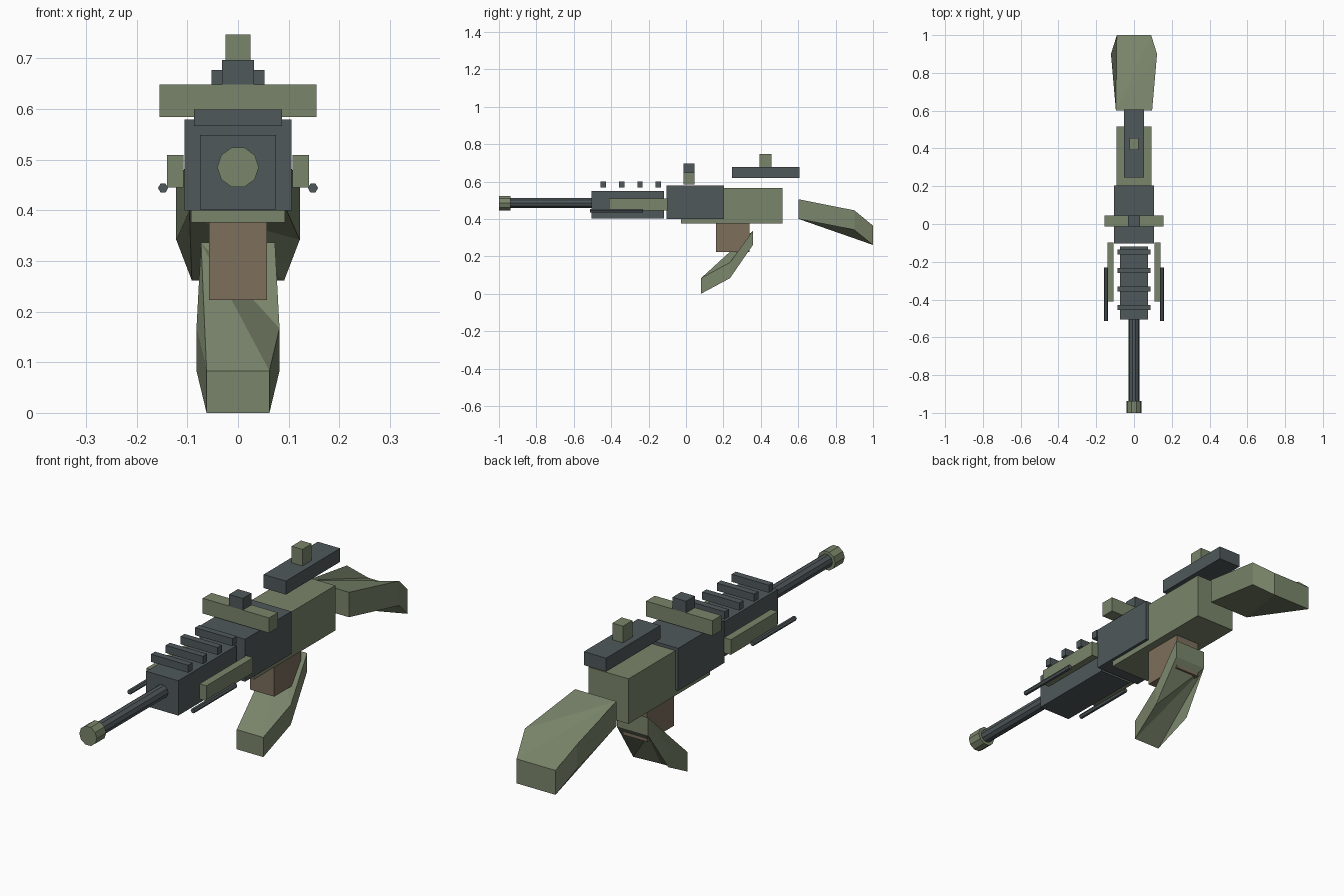
import bpy, math

default = bpy.data.objects.get("Cube")
if default:
    bpy.data.objects.remove(default, do_unlink=True)


def material(name, rgb):
    m = bpy.data.materials.new(name)
    m.use_nodes = True
    m.diffuse_color = (*rgb, 1)
    m.node_tree.nodes["Principled BSDF"].inputs["Base Color"].default_value = (*rgb, 1)
    return m


GREEN = material("olive green", (0.195, 0.235, 0.147))
DARK = material("dark gunmetal", (0.08, 0.098, 0.104))
BROWN = material("brown", (0.205, 0.156, 0.107))


def add_mesh(name, verts, faces, mat):
    mesh = bpy.data.meshes.new(name)
    mesh.from_pydata(verts, [], faces)
    mesh.materials.append(mat)
    ob = bpy.data.objects.new(name, mesh)
    bpy.context.collection.objects.link(ob)
    return ob


def box(name, xs, ys, zs, mat):
    verts = [(x, y, z) for x in xs for y in ys for z in zs]
    faces = [(0, 1, 3, 2), (4, 6, 7, 5), (0, 4, 5, 1),
             (2, 3, 7, 6), (0, 2, 6, 4), (1, 5, 7, 3)]
    return add_mesh(name, verts, faces, mat)


def centred_box(name, half_width, ys, zs, mat):
    return box(name, (-half_width, half_width), ys, zs, mat)


def tube(name, x, z, radius, ys, sides, mat):
    # Prism along y with a corner pointing sideways
    verts = []
    for y in ys:
        for i in range(sides):
            a = math.tau * i / sides
            verts.append((x + radius * math.cos(a), y, z + radius * math.sin(a)))
    faces = [(i, (i + 1) % sides, sides + (i + 1) % sides, sides + i) for i in range(sides)]
    faces += [tuple(reversed(range(sides))), tuple(range(sides, 2 * sides))]
    return add_mesh(name, verts, faces, mat)


def bent_block(name, sections, mat):
    # Three sections (half width, y, low z, high z) from root to tip;
    # top and underside are fanned from the root's -x corner
    verts = [(s * w, y, z) for w, y, lo, hi in sections for z in (lo, hi) for s in (-1, 1)]
    faces = [(0, 1, 3, 2), (8, 10, 11, 9)]
    for k in (0, 4):
        for s in (0, 1):
            faces.append((k + s, k + s + 2, k + s + 6, k + s + 4))
    for t in (0, 2):
        outline = [t + i for i in (0, 1, 5, 9, 8, 4)]
        faces += [(outline[0], outline[i], outline[i + 1]) for i in range(1, 5)]
    ob = add_mesh(name, verts, faces, mat)
    # Make the normals consistent
    import bmesh
    bm = bmesh.new()
    bm.from_mesh(ob.data)
    bmesh.ops.recalc_face_normals(bm, faces=bm.faces)
    bm.to_mesh(ob.data)
    bm.free()
    return ob


# Barrel and muzzle
tube("muzzle", 0, 0.485, 0.041, (-1.0, -0.937), 10, GREEN)
tube("barrel", 0, 0.485, 0.028, (-0.94, -0.49), 10, DARK)

# Handguard with cross bars
centred_box("handguard", 0.075, (-0.505, -0.118), (0.402, 0.549), DARK)
for i in range(4):
    y = -0.442 + i * 0.098
    centred_box(f"rail_bar_{i + 1}", 0.087, (y - 0.014, y + 0.014), (0.567, 0.599), DARK)

# Side rails and thin rods
for side, label in ((1, "left"), (-1, "right")):
    xs = sorted((side * 0.108, side * 0.14))
    box(f"side_rail_{label}", xs, (-0.411, -0.099), (0.445, 0.509), GREEN)
    tube(f"side_rod_{label}", side * 0.148, 0.444, 0.01, (-0.513, -0.23), 6, DARK)

# Receiver
centred_box("receiver_front", 0.106, (-0.104, 0.204), (0.40, 0.579), DARK)
centred_box("receiver_rear", 0.093, (-0.026, 0.516), (0.376, 0.566), GREEN)
centred_box("magazine_well", 0.057, (0.16, 0.34), (0.223, 0.378), BROWN)

# Sights
centred_box("sight_crossbar", 0.155, (-0.014, 0.045), (0.584, 0.648), GREEN)
centred_box("sight_knob", 0.032, (-0.014, 0.045), (0.648, 0.697), DARK)
centred_box("scope_plate", 0.052, (0.245, 0.607), (0.62, 0.677), DARK)
centred_box("scope_block", 0.025, (0.393, 0.456), (0.677, 0.747), GREEN)

# Bent grip and shoulder stock
bent_block("grip", [(0.073, 0.357, 0.26, 0.336),
                    (0.082, 0.235, 0.083, 0.167),
                    (0.062, 0.08, 0.0, 0.083)], GREEN)
bent_block("stock", [(0.096, 0.602, 0.40, 0.505),
                     (0.122, 0.90, 0.342, 0.446),
                     (0.091, 1.0, 0.261, 0.364)], GREEN)
